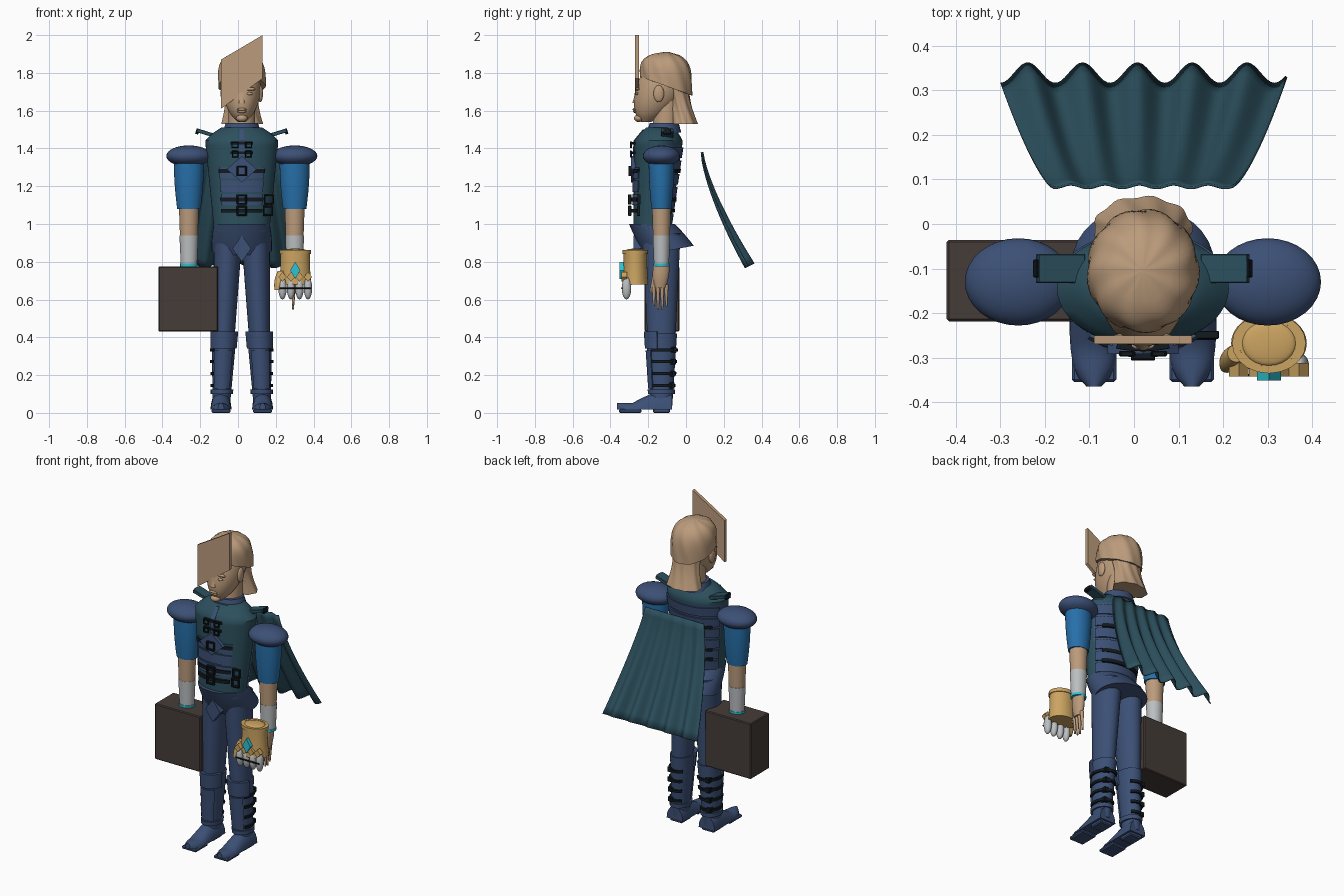
import bpy, bmesh
from math import sin, cos, pi, sqrt, radians
from mathutils import Vector, Matrix

if "Cube" in bpy.data.objects:
    bpy.data.objects.remove(bpy.data.objects["Cube"])
CENTRE = .02
ARM_DEPTH = -.13


def material(name, *rgb):
    made = bpy.data.materials.new(name)
    made.use_nodes = True
    made.diffuse_color = (*rgb, 1)
    made.node_tree.nodes["Principled BSDF"].inputs["Base Color"].default_value = (*rgb, 1)
    return made


SKIN = material("skin tan", .5, .33, .2)
NAVY = material("navy blue", .045, .08, .18)
TEAL = material("dark teal", .025, .08, .11)
BLUE = material("bright blue", .02, .16, .4)
GREY = material("light grey", .5, .52, .53)
GOLD = material("gold", .6, .37, .12)
BROWN = material("case brown", .06, .045, .04)
CYAN = material("cyan", .03, .55, .65)
BLACK = material("black leather", .006, .01, .013)


def finish(name, mesh_data, colour, angle=40):
    bmesh.ops.recalc_face_normals(mesh_data, faces=mesh_data.faces)
    mesh = bpy.data.meshes.new(name)
    mesh_data.to_mesh(mesh)
    mesh_data.free()
    mesh.materials.append(colour)
    mesh.shade_smooth()
    mesh.set_sharp_from_angle(angle=radians(angle))
    part = bpy.data.objects.new(name, mesh)
    bpy.context.collection.objects.link(part)
    return part


def bridge(name, colour, rings, closed=True):
    """Join rings of points into a capped solid, or an open sheet."""
    data = bmesh.new()
    rows = [[data.verts.new(point) for point in ring] for ring in rings]
    count = len(rows[0])
    for low, high in zip(rows, rows[1:]):
        for i in range(count if closed else count - 1):
            following = (i + 1) % count
            data.faces.new((low[i], low[following], high[following], high[i]))
    if closed:
        data.faces.new(rows[0])
        data.faces.new(rows[-1])
    return finish(name, data, colour)


def surface(shape, z, angle, offset=0.0):
    """Point on a shape; angle zero is the front, positive turns to the left."""
    x, y, width, depth = shape(z)
    return Vector((x + (width + offset) * sin(angle), y - (depth + offset) * cos(angle), z))


def loft(name, colour, shape, low, high, sides=32, steps=14, tilt=0.0, ridge=0.0):
    rings = []
    for step in range(steps + 1):
        t = step / steps
        ring = []
        for side in range(sides):
            angle = 2 * pi * side / sides
            point = surface(shape, low + (high - low) * t, angle, ridge * sin(9 * angle + 5 * t))
            point.z += tilt * cos(angle) * (1 - t)
            ring.append(point)
        rings.append(ring)
    return bridge(name, colour, rings)


def taper(name, colour, base, top, base_radius, top_radius, depth=1.0, bulge=0.0, **options):
    base, top = Vector(base), Vector(top)

    def shape(z):
        t = (z - base.z) / (top.z - base.z)
        middle = base.lerp(top, t)
        radius = base_radius + (top_radius - base_radius) * t + bulge * sin(pi * t)
        return middle.x, middle.y, radius, radius * depth

    loft(name, colour, shape, base.z, top.z, **options)
    return shape


def band(name, colour, shape, low, height, start, end, offset=.01, steps=20):
    """Strip hugging a shape between two angles."""
    rings = []
    for step in range(steps + 1):
        angle = start + (end - start) * step / steps
        rings.append([surface(shape, z, angle, out) for z, out in
                      ((low, -.01), (low, offset), (low + height, offset), (low + height, -.01))])
    bridge(name, colour, rings)


def ball(name, colour, centre, radii, sides=24):
    data = bmesh.new()
    place = Matrix.Translation(centre) @ Matrix.Diagonal((*radii, 1))
    bmesh.ops.create_uvsphere(data, u_segments=sides, v_segments=sides // 2, radius=1, matrix=place)
    finish(name, data, colour)


def box(name, colour, centre, size, turn=0.0, bevel=.002):
    data = bmesh.new()
    place = Matrix.Translation(centre) @ Matrix.Rotation(turn, 4, 'Y') @ Matrix.Diagonal((*size, 1))
    bmesh.ops.create_cube(data, size=1, matrix=place)
    bmesh.ops.bevel(data, geom=data.edges[:], offset=bevel, affect='EDGES')
    finish(name, data, colour, 30)


def plate(name, colour, outline, front, thickness):
    bridge(name, colour, [[(x, y, z) for x, z in outline] for y in (front, front + thickness)])


def diamond(name, colour, x, z, width, height, front, thickness=.03):
    plate(name, colour, [(x, z - height), (x + width, z), (x, z + height), (x - width, z)],
          front, thickness)


def buckle(name, shape, z, angle, size):
    middle = surface(shape, z, angle, .02)
    rim = size / 5
    for way in (-1, 1):
        shift = way * size / 2
        box(name + "_post", BLACK, middle + Vector((shift, 0, 0)), (rim, rim * 2, size + rim))
        box(name + "_bar", BLACK, middle + Vector((0, 0, shift)), (size, rim * 2, rim))


# Head and hair
def head_shape(z):
    t = (z - 1.54) / .36
    width = .1 * sqrt(max(.04, sin(pi * t)))
    return CENTRE, -.11 - .1 * (1 - t) ** 2, width, width * 1.3


def hair_shape(z):
    width = .125 * sqrt(max(.01, 1 - ((z - 1.73) / .18) ** 4))
    return CENTRE, -.105, width, width * 1.1


loft("head", SKIN, head_shape, 1.54, 1.88, steps=20)
loft("hair_top", SKIN, hair_shape, 1.73, 1.91, sides=60, tilt=.05, ridge=.003)
taper("hair_nape", SKIN, (CENTRE, -.01, 1.53), (CENTRE, -.06, 1.8), .11, .11,
      depth=.65, bulge=-.025, ridge=.003, sides=60)
taper("neck", SKIN, (CENTRE, -.11, 1.46), (CENTRE, -.1, 1.65), .07, .07)
taper("nose", SKIN, (CENTRE, -.265, 1.64), (CENTRE, -.25, 1.73), .019, .008)
ball("chin", SKIN, (CENTRE, -.25, 1.56), (.03, .025, .02))
for name, height in (("upper_lip", 1.607), ("lower_lip", 1.595)):
    ball(name, SKIN, surface(head_shape, height, 0), (.026, .01, .007))
for side in (-1, 1):
    ball("ear", SKIN, surface(head_shape, 1.69, side * pi / 2), (.014, .028, .045))
    ball("brow", SKIN, surface(head_shape, 1.715, side * .4), (.035, .01, .009))
    ball("eye", SKIN, surface(head_shape, 1.69, side * .42), (.018, .008, .008))
plate("forehead_panel", SKIN, [(-.09, 1.87), (.13, 2), (.13, 1.77), (-.09, 1.61)], -.27, .02)


# Torso: teal waistcoat in front and over the shoulders, navy behind
def torso_shape(z):
    width = (.05 + z / 10) * min(1, sqrt((1.54 - z) * 10))
    return CENTRE, -.18 + .08 * (z - 1), width, width * .66


torso = loft("torso", NAVY, torso_shape, .96, 1.51, sides=48, steps=24)
torso.data.materials.append(TEAL)
for face in torso.data.polygons:
    face.material_index = int(face.center.y < ARM_DEPTH or face.center.z > 1.42)
taper("collar", NAVY, (CENTRE, -.12, 1.475), (CENTRE, -.115, 1.535), .105, .085, depth=.9, tilt=-.01)
for i in range(3):
    band("front_corset_band", NAVY, torso_shape, 1.1 + i * .07, .06, -.7, .7, .007)
    band("front_placket", NAVY, torso_shape, 1.32 + i * .06, .06, -.07, .07, .006)
for i in range(6):
    band("back_corset_band", NAVY, torso_shape, 1 + i * .07, .055, pi - 1.2, pi + 1.2, .008)
diamond("chest_panel", NAVY, CENTRE, 1.29, .08, .07, -.292)
for z in (1.07, 1.13, 1.28):
    band("front_strap", BLACK, torso_shape, z - .01, .02, -.7, .7, .014)
    band("back_strap", BLACK, torso_shape, z - .01, .02, pi - .9, pi + .9, .012)
    buckle("front_buckle", torso_shape, z, 0, .045)
    if z < 1.2:
        buckle("side_buckle", torso_shape, z, .9, .045)
for z in (1.37, 1.42):
    band("chest_clasp", BLACK, torso_shape, z, .014, -.3, .3, .012)
    for side in (-1, 1):
        buckle("clasp_buckle", torso_shape, z, side * .17, .03)

# Hip skirt flaring at the back, split in front
taper("hip_skirt", NAVY, (CENTRE, -.09, .86), (CENTRE, -.18, 1), .16, .148, depth=.82,
      bulge=.004, tilt=-.025)
diamond("front_split", NAVY, CENTRE, .87, .05, .07, -.277, .04)

for side in (-1, 1):
    hand = "left" if side > 0 else "right"

    def arm(z):
        return Vector((CENTRE + side * .28, ARM_DEPTH, z))

    def leg(z):
        return Vector((CENTRE + side * (.11 - .04 * z), ARM_DEPTH, z))

    # Shoulders and arms
    ball(hand + "_shoulder_cap", NAVY, arm(1.36), (.12, .098, .056), sides=32)
    box(hand + "_shoulder_wing", TEAL, (CENTRE + side * .185, -.1, 1.48), (.11, .065, .02), -side * .3)
    box(hand + "_wing_clasp", BLACK, (CENTRE + side * .235, -.1, 1.49), (.016, .04, .03), -side * .3)
    taper(hand + "_sleeve", BLUE, arm(1.08), arm(1.33), .062, .08, depth=.85, bulge=.004)
    taper(hand + "_forearm", SKIN, arm(.9), arm(1.1), .046, .053, depth=.95)
    cuff = taper(hand + "_cuff", GREY, arm(.78), arm(.94), .043, .05, depth=.92)
    band(hand + "_cuff_trim", CYAN, cuff, .775, .015, 0, 2 * pi, .003)

    # Trousers and boots
    taper(hand + "_trouser_leg", NAVY, leg(.4), leg(.95), .056, .076, depth=1.33)
    boot = taper(hand + "_boot_shaft", NAVY, leg(.04), leg(.42), .046, .066, depth=1.25)
    band(hand + "_knee_guard", NAVY, boot, .34, .09, -1.3, 1.3)
    band(hand + "_shin_guard", NAVY, boot, .13, .2, -.8, .8, .007)
    band(hand + "_ankle_trim", NAVY, boot, .1, .025, 0, 2 * pi)
    for i in range(4):
        z = .145 + i * .063
        band(hand + "_boot_strap", BLACK, boot, z - .008, .016, side * .9, side * 3.9)
        box(hand + "_boot_buckle", BLACK, surface(boot, z, side * 2.6), (.03, .03, .03))

    # Foot, tapering and lowering toward the toe
    rings = []
    for step in range(15):
        t = step / 14
        width = .053 * sqrt(1.1 - t ** 6)
        height = .035 + .07 * cos(pi / 2 * min(1, 1.4 * t)) * min(1, .7 + 2 * t)
        rings.append([leg(0) + Vector((width * cos(turn), .055 - .29 * t, .018 + height * max(0, sin(turn))))
                      for turn in [pi * i / 10 for i in range(20)]])
    bridge(hand + "_foot", NAVY, rings)
    box(hand + "_sole", NAVY, leg(.01) - Vector((0, .165, 0)), (.1, .12, .02), bevel=.006)
    box(hand + "_heel", NAVY, leg(.02), (.085, .09, .04), bevel=.006)

# Carried case
box("case", BROWN, (-.263, -.127, .603), (.315, .183, .345), bevel=.005)

# Bare left hand
palm = Vector((.296, -.137, .66))
taper("left_palm", SKIN, palm, arm(.79), .019, .028, depth=1.5, bulge=.005)
for i in range(4):
    knuckle = palm + Vector((0, (i - 1.5) * .022, .02))
    tip = knuckle - Vector((.005, 0, .115 + .02 * sin(i)))
    taper("left_finger", SKIN, tip, knuckle, .005, .012, sides=10)
taper("left_thumb", SKIN, palm - Vector((.006, .05, .02)), palm + Vector((0, -.025, .07)), .007, .015, sides=10)

# Floating gauntlet
grip = Vector((.303, -.268, .68))
rim = grip + Vector((0, 0, .18))
gauntlet = taper("gauntlet", GOLD, grip, rim, .085, .078, depth=.8, bulge=-.003)
band("gauntlet_rim", GOLD, gauntlet, rim.z - .02, .022, 0, 2 * pi, .005)
ball("gauntlet_dome", GOLD, rim, (.06, .05, .01))
for i in range(4):
    x = grip.x + (i - 1.5) * .045
    ball("gauntlet_finger", GREY, (x, -.315, .66), (.022, .025, .06), sides=16)
    diamond("knuckle_point", GOLD, x, .72, .022, .025, -.342)
taper("gauntlet_thumb", GOLD, (.207, -.32, .65), (.23, -.29, .75), .014, .02, bulge=.008)
box("finger_bar", BLACK, (grip.x, -.34, .66), (.165, .006, .009))
diamond("gem", CYAN, grip.x, .755, .027, .045, -.351)

# Pleated cape
rings = []
for step in range(15):
    v = step / 14
    row = []
    for i in range(81):
        u = i / 40 - 1
        pleat = -cos(5.2 * pi * (u + 1)) * (.004 + .019 * v)
        row.append((CENTRE + u * (.2 + .12 * v), .088 + .252 * v ** 1.4 + pleat, 1.38 - .6 * v + pleat / 2))
    rings.append(row)
cape = bridge("cape", TEAL, rings, closed=False)
cape.modifiers.new("thickness", 'SOLIDIFY').thickness = .006
